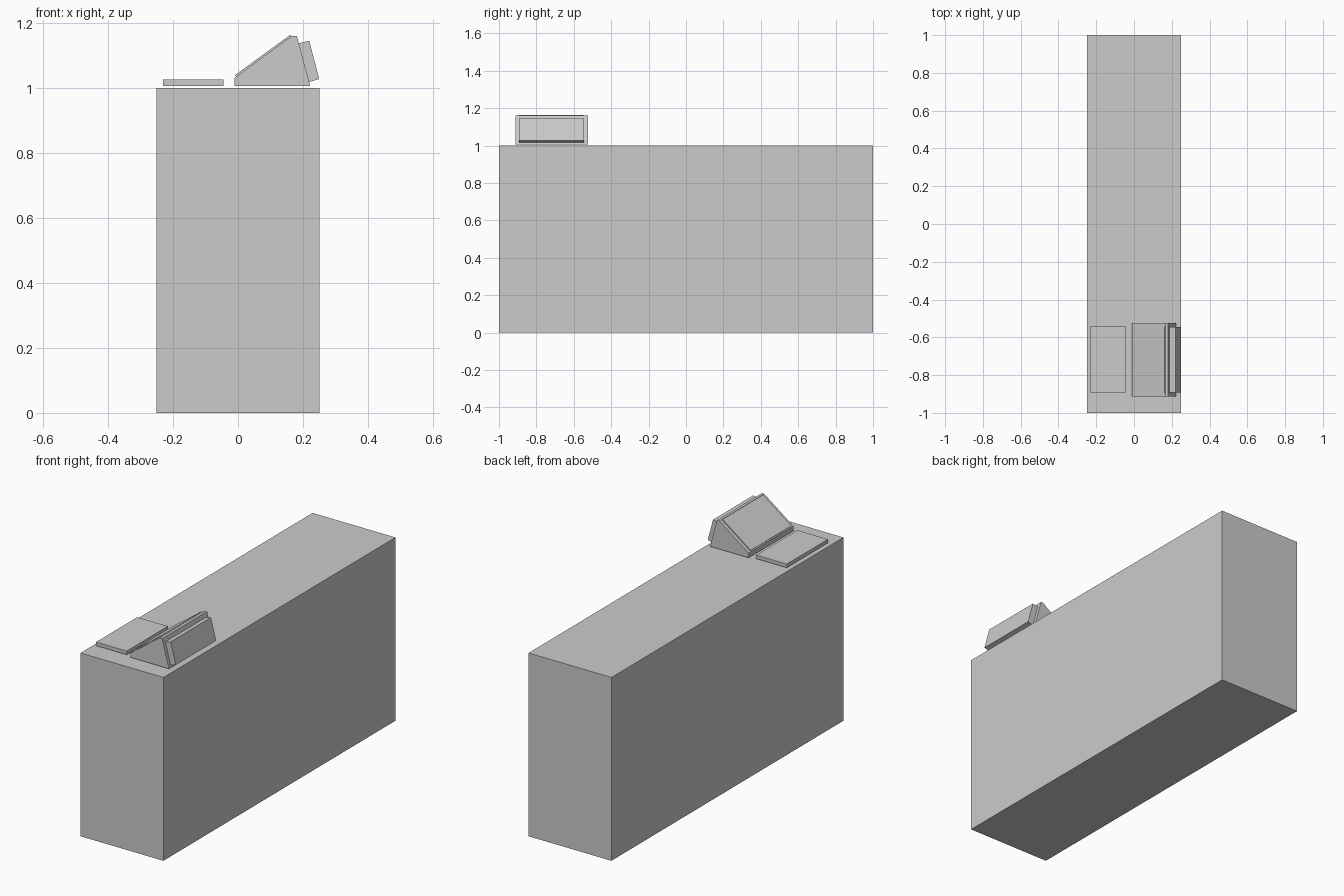
import bpy

if "Cube" in bpy.data.objects:
    bpy.data.objects.remove(bpy.data.objects["Cube"])


def prism(name, profile, y0, y1):
    """Extrude an x/z outline (counter-clockwise from the front) along y."""
    n = len(profile)
    verts = [(x, y, z) for y in (y0, y1) for x, z in profile]
    faces = [tuple(range(n)), tuple(range(2 * n - 1, n - 1, -1))]
    faces += [(i, i + n, (i + 1) % n + n, (i + 1) % n) for i in range(n)]
    mesh = bpy.data.meshes.new(name)
    mesh.from_pydata(verts, [], faces)
    ob = bpy.data.objects.new(name, mesh)
    bpy.context.collection.objects.link(ob)
    return ob


def rect(x0, x1, z0, z1):
    return [(x0, z0), (x1, z0), (x1, z1), (x0, z1)]


# Long counter block
prism("counter", rect(-0.25, 0.25, 0, 1), -1, 1)

# Flat pad lying beside the register
prism("keypad", rect(-0.23, -0.045, 1.005, 1.025), -0.895, -0.54)

# Wedge-shaped register body
prism("register_body", [(-0.01, 1.006), (0.222, 1.006), (0.181, 1.16),
                        (0.166, 1.16), (-0.01, 1.031)], -0.912, -0.525)

# Thin operator screen on the sloped face
prism("operator_screen", [(-0.004, 1.033), (0.166, 1.157), (0.161, 1.163),
                          (-0.009, 1.039)], -0.895, -0.545)

# Customer display on the steep face
prism("customer_display", [(0.219, 1.018), (0.25, 1.027), (0.219, 1.145),
                           (0.187, 1.137)], -0.893, -0.545)
